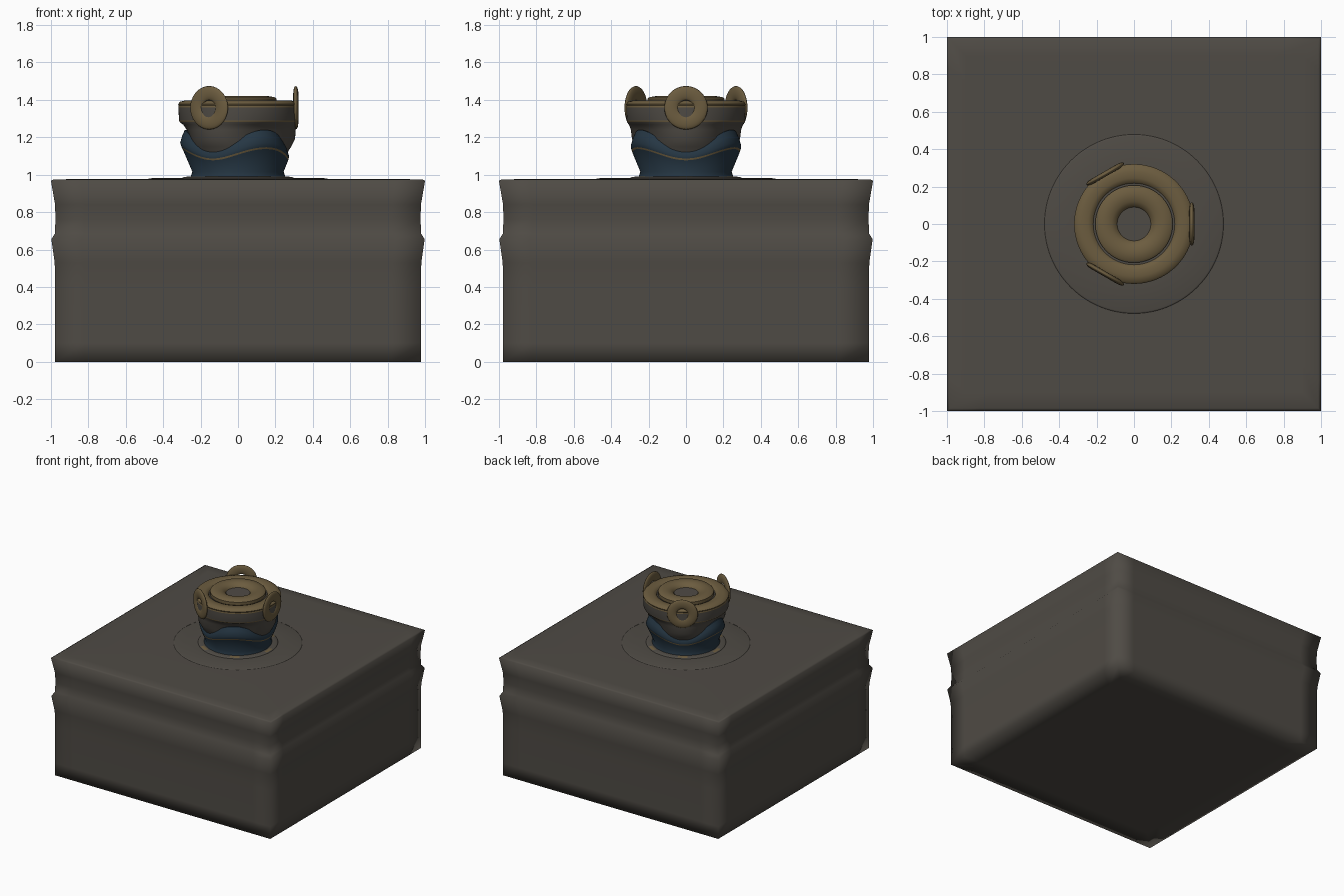
import bpy, bmesh, math
from math import cos, sin, pi

if "Cube" in bpy.data.objects:
    bpy.data.objects.remove(bpy.data.objects["Cube"])


def material(name, rgb):
    m = bpy.data.materials.new(name)
    m.diffuse_color = (*rgb, 1)
    m.use_nodes = True
    m.node_tree.nodes["Principled BSDF"].inputs["Base Color"].default_value = m.diffuse_color
    return m


STONE = material("dark stone", (0.078, 0.070, 0.059))
GOLD = material("aged gold", (0.150, 0.108, 0.050))
BLUE = material("navy enamel", (0.019, 0.038, 0.058))


def loft(name, rings, mats, rule=None, cap_low=True, cap_high=True, angle=None):
    """Skin a list of rings of equal point count; rule(row, face centre) picks the colour."""
    bm = bmesh.new()
    rows = [[bm.verts.new(p) for p in ring] for ring in rings]
    n = len(rows[0])
    for k in range(len(rows) - 1):
        a, b = rows[k], rows[k + 1]
        for i in range(n):
            j = (i + 1) % n
            f = bm.faces.new((a[i], a[j], b[j], b[i]))
            if rule:
                f.material_index = rule(k, f.calc_center_median())
    if cap_low:
        bm.faces.new(rows[0][::-1])
    if cap_high:
        bm.faces.new(rows[-1])
    bm.normal_update()
    me = bpy.data.meshes.new(name)
    bm.to_mesh(me)
    bm.free()
    for m in mats:
        me.materials.append(m)
    ob = bpy.data.objects.new(name, me)
    bpy.context.collection.objects.link(ob)
    bpy.context.view_layer.objects.active = ob
    ob.select_set(True)
    if angle:
        bpy.ops.object.shade_smooth_by_angle(angle=math.radians(angle))
    else:
        bpy.ops.object.shade_smooth()
    ob.select_set(False)
    return ob


def square(h, z):
    s = (-1, -0.84, 0.84)
    pts = [(t, -1) for t in s] + [(1, t) for t in s]
    pts += [(-x, -y) for x, y in pts]
    return [(x * h, y * h, z) for x, y in pts]


SEG = 96


def wave_ring(r, dr, z, dz):
    """Ring whose radius and height ripple three times around."""
    out = []
    for i in range(SEG):
        a = 2 * pi * i / SEG
        c = cos(3 * a)
        out.append(((r + dr * c) * cos(a), (r + dr * c) * sin(a), z + dz * c))
    return out


# Square pedestal with two flared ledges
loft("pedestal", [square(h, z) for h, z in (
    (0.82, 0), (0.978, 0), (0.978, 0.1), (0.978, 0.4), (0.98, 0.53), (0.998, 0.655),
    (0.979, 0.685), (0.976, 0.76), (0.978, 0.84), (1.0, 0.967), (0.985, 0.975),
    (0.9, 0.976), (0.5, 0.978))], [STONE])

# Low round step on top of the pedestal
loft("round_step", [wave_ring(r, 0, z, 0) for r, z in (
    (0.49, 0.974), (0.47, 0.981), (0.3, 0.983))], [STONE])


# Foot ring with small gold inlays
def foot_rule(k, c):
    return 1 if k == 1 and cos(6 * math.atan2(c.y, c.x)) > 0.75 else 0


loft("foot_ring", [wave_ring(r, 0, z, 0) for r, z in (
    (0.305, 0.978), (0.29, 0.988), (0.265, 0.99), (0.23, 0.99))],
    [STONE, GOLD], foot_rule)

# Enamel lower wrap with wavy upper edge and gold trim line
loft("enamel_wrap", [wave_ring(*p) for p in (
    (0.256, 0, 0.98, 0), (0.244, 0, 1.016, 0), (0.282, -0.014, 1.107, -0.03),
    (0.286, -0.015, 1.117, -0.03), (0.291, -0.018, 1.135, -0.036),
    (0.282, -0.016, 1.165, -0.044), (0.27, -0.014, 1.19, -0.05), (0.24, 0, 1.185, -0.05))],
    [BLUE, GOLD], lambda k, c: 1 if k == 2 else 0, angle=50)

# Stone bowl with thin gold lines
loft("bowl", [wave_ring(*p) for p in (
    (0.22, 0, 1.0, 0), (0.25, 0.003, 1.1, 0), (0.264, 0.02, 1.15, 0),
    (0.281, 0.024, 1.19, 0), (0.291, 0.017, 1.24, 0), (0.303, 0.01, 1.268, 0),
    (0.315, 0.003, 1.281, 0), (0.317, 0.002, 1.289, 0), (0.318, 0, 1.34, 0),
    (0.319, 0, 1.36, 0), (0.319, 0, 1.368, 0), (0.31, 0, 1.38, 0))],
    [STONE, GOLD], lambda k, c: 1 if k in (6, 9, 10) else 0, angle=50)

# Outer rim, groove, raised inner ring and stone centre
loft("top_rings", [wave_ring(r, 0, z, 0) for r, z in (
    (0.315, 1.366), (0.32, 1.378), (0.31, 1.39), (0.28, 1.398), (0.245, 1.396),
    (0.222, 1.388), (0.214, 1.372), (0.207, 1.372), (0.207, 1.405), (0.195, 1.415),
    (0.155, 1.421), (0.12, 1.415), (0.097, 1.4), (0.09, 1.388), (0.04, 1.388))],
    [GOLD, STONE], lambda k, c: 1 if k in (6, 13) else 0, cap_low=False, angle=50)
top = bpy.context.object.data
top.polygons[len(top.polygons) - 1].material_index = 1

# Three upright flattened rings around the rim
for i in range(3):
    a = 2 * pi * i / 3
    bpy.ops.mesh.primitive_torus_add(
        major_segments=48, minor_segments=16, major_radius=0.078, minor_radius=0.038,
        location=(0.309 * cos(a), 0.309 * sin(a), 1.358), rotation=(0, pi / 2, a))
    ob = bpy.context.object
    ob.name = f"side_ring_{i + 1}"
    ob.scale.z = 0.36
    ob.data.materials.append(GOLD)
    bpy.ops.object.shade_smooth()
